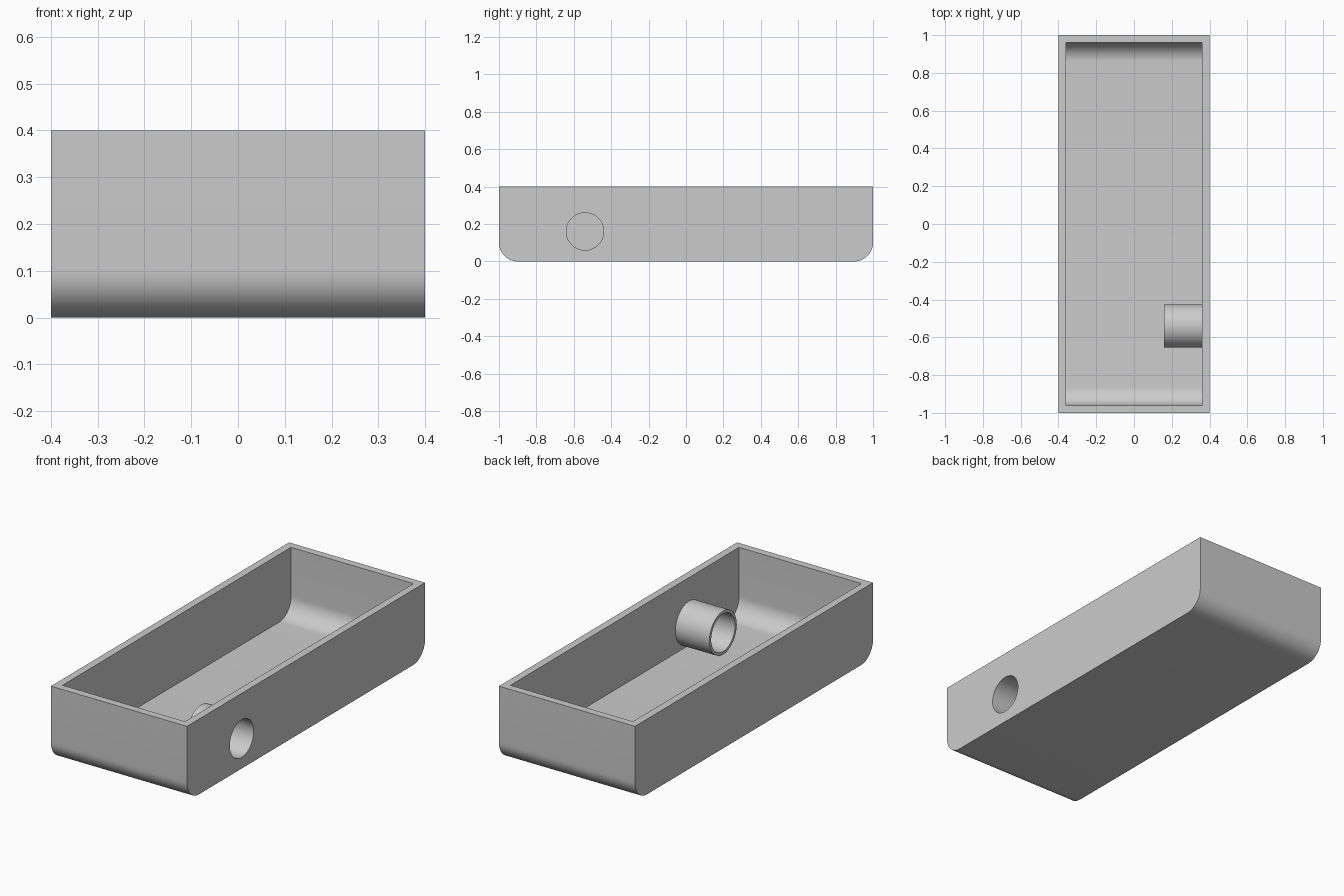
import bpy
import math

cube = bpy.data.objects.get("Cube")
if cube:
    bpy.data.objects.remove(cube, do_unlink=True)

LENGTH, WIDTH, HEIGHT = 2.0, 0.8, 0.4
WALL, FILLET = 0.04, 0.1
PORT_Y, PORT_Z = -0.54, 0.16

grey = bpy.data.materials.new("plain grey")
grey.use_nodes = True
colour = (0.6, 0.6, 0.6, 1)
grey.diffuse_color = colour
grey.node_tree.nodes["Principled BSDF"].inputs["Base Color"].default_value = colour


def trough(name, half_x, half_y, bottom, top, steps=16):
    """Block whose two short bottom edges are rounded, extruded along x."""
    profile = [(half_y, top)]
    for i in range(steps + 1):
        a = math.pi / 2 * i / steps
        profile.append((half_y - FILLET + FILLET * math.cos(a),
                        bottom + FILLET - FILLET * math.sin(a)))
    profile += [(-y, z) for y, z in reversed(profile)]
    n = len(profile)
    verts = [(x, y, z) for x in (-half_x, half_x) for y, z in profile]
    faces = [tuple(range(n)), tuple(reversed(range(n, 2 * n)))]
    faces += [(i, i + n, (i + 1) % n + n, (i + 1) % n) for i in range(n)]
    mesh = bpy.data.meshes.new(name)
    mesh.from_pydata(verts, [], faces)
    mesh.materials.append(grey)
    obj = bpy.data.objects.new(name, mesh)
    bpy.context.collection.objects.link(obj)
    # Consistent outward normals for the booleans
    bpy.ops.object.select_all(action='DESELECT')
    bpy.context.view_layer.objects.active = obj
    obj.select_set(True)
    bpy.ops.object.mode_set(mode='EDIT')
    bpy.ops.mesh.select_all(action='SELECT')
    bpy.ops.mesh.normals_make_consistent(inside=False)
    bpy.ops.object.mode_set(mode='OBJECT')
    return obj


def pipe(name, radius, x0, x1):
    """Cylinder along x at the port position."""
    bpy.ops.mesh.primitive_cylinder_add(
        vertices=64, radius=radius, depth=x1 - x0,
        location=((x0 + x1) / 2, PORT_Y, PORT_Z), rotation=(0, math.pi / 2, 0))
    obj = bpy.context.object
    obj.name = name
    obj.data.materials.append(grey)
    return obj


def combine(target, other, operation):
    """Apply a boolean and remove the helper object."""
    mod = target.modifiers.new(operation.lower(), 'BOOLEAN')
    mod.operation, mod.object, mod.solver = operation, other, 'EXACT'
    bpy.context.view_layer.objects.active = target
    bpy.ops.object.modifier_apply(modifier=mod.name)
    bpy.data.objects.remove(other, do_unlink=True)


# Open tray with rounded ends under the floor and inside
tray = trough("tray", WIDTH / 2, LENGTH / 2, 0, HEIGHT)
cavity = trough("cavity_cutter", WIDTH / 2 - WALL, LENGTH / 2 - WALL, WALL, HEIGHT + 0.1)
combine(tray, cavity, 'DIFFERENCE')

# Port tube through the left wall
combine(tray, pipe("port_tube", 0.115, 0.16, 0.38), 'UNION')
combine(tray, pipe("port_bore", 0.1, 0.1, 0.5), 'DIFFERENCE')

# Smooth curved surfaces, sharp edges
bpy.ops.object.select_all(action='DESELECT')
tray.select_set(True)
bpy.context.view_layer.objects.active = tray
bpy.ops.object.shade_smooth_by_angle(angle=math.radians(30))
